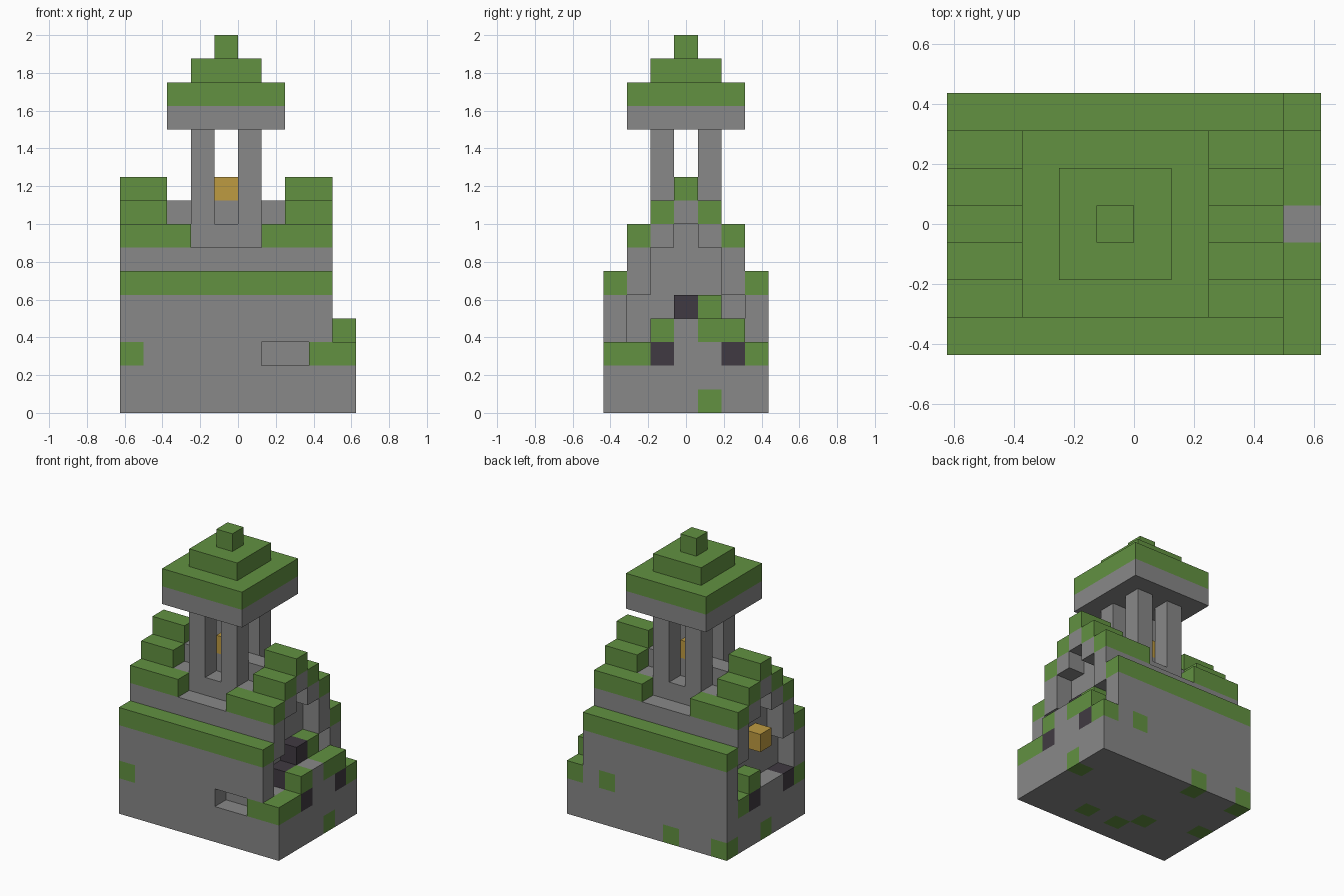
import bpy, bmesh
from mathutils import Vector

cube = bpy.data.objects.get("Cube")
if cube:
    bpy.data.objects.remove(cube, do_unlink=True)

U = 0.125                                # edge of one block
ORIGIN = Vector((-0.625, -0.4375, 0))    # corner of the block grid

PALETTE = {
    "grey stone": (0.246, 0.246, 0.246, 1),
    "moss green": (0.122, 0.283, 0.053, 1),
    "lamp gold": (0.515, 0.328, 0.053, 1),
    "dark stone": (0.051, 0.042, 0.054, 1),
}
NAMES = list(PALETTE)
STONE, MOSS, GOLD, DARK = range(4)
mats = []
for name, colour in PALETTE.items():
    m = bpy.data.materials.new(name)
    m.use_nodes = True
    m.diffuse_color = colour
    m.node_tree.nodes["Principled BSDF"].inputs["Base Color"].default_value = colour
    mats.append(m)

cells = {}   # block position -> (part, colour)


def fill(part, colour, x, y, z):
    """Fill a box of blocks; each axis is a single index or a (start, stop) pair."""
    rx, ry, rz = (range(*a) if isinstance(a, tuple) else (a,) for a in (x, y, z))
    for i in rx:
        for j in ry:
            for k in rz:
                cells[i, j, k] = (part, colour)


def carve(x, y, z):
    for i in range(*x):
        for j in range(*y):
            for k in range(*z):
                cells.pop((i, j, k), None)


def recolour(colour, *spots):
    for s in spots:
        cells[s] = (cells[s][0], colour)


# Foundation with the porch, and the solid hall above it
fill("foundation", STONE, (0, 10), (0, 7), (0, 3))
fill("hall", STONE, (0, 9), (0, 7), (3, 6))
fill("hall", STONE, (0, 9), (1, 6), (6, 7))
fill("hall", STONE, (0, 9), (2, 5), 7)
fill("ridge", STONE, (0, 9), 3, 8)

# Mossy eaves and stepped gable roofs, mirrored front to back
for side in (lambda j: j, lambda j: 6 - j):
    fill("eaves", MOSS, (0, 9), side(0), 5)
    for a, b, short in ((0, 3, 2), (6, 9, 7)):
        fill("gable_roof", MOSS, (a, b), side(1), 7)
        c, d = (a, short) if a == 0 else (short, b)
        fill("gable_roof", MOSS, (c, d), side(2), 8)
        fill("gable_roof", MOSS, (c, d), 3, 9)

# Corbelled doorways at both ends
for a in (0, 8):
    carve((a, a + 1), (1, 6), (3, 5))
    carve((a, a + 1), (2, 5), (5, 7))
    carve((a, a + 1), (3, 4), (7, 8))

# Slot in the front wall
carve((6, 8), (0, 1), (2, 3))

# Porch rubble and steps
fill("porch_steps", MOSS, 9, (2, 6), 3)
fill("porch_steps", STONE, 9, 3, 3)
fill("door_rubble", STONE, 8, (3, 5), 3)
fill("door_rubble", DARK, 8, 2, 3)
fill("door_rubble", DARK, 8, 3, 4)
fill("door_rubble", MOSS, 8, 4, 4)
fill("back_door_rubble", MOSS, 0, 4, 3)
fill("hanging_lamp", GOLD, 0, 3, 5)

# Mossy and dark blocks set in the foundation
recolour(MOSS, (8, 0, 2), (9, 0, 2), (9, 1, 2), (9, 6, 2), (0, 0, 2), (0, 5, 2),
         (7, 6, 2), (3, 6, 0), (0, 6, 0), (0, 3, 0), (9, 4, 0),
         (6, 1, 0), (4, 1, 0), (3, 2, 0))
recolour(DARK, (9, 2, 2), (9, 5, 2), (0, 1, 2), (0, 4, 2))

# Bell tower: pillars, lamp and stepped roof
for i in (3, 5):
    for j in (2, 4):
        fill("tower_pillars", STONE, i, j, (7, 12))
fill("tower_lamp", GOLD, 4, 3, 9)
fill("tower_roof", STONE, (2, 7), (1, 6), 12)
fill("tower_roof", MOSS, (2, 7), (1, 6), 13)
fill("tower_roof", MOSS, (3, 6), (2, 5), 14)
fill("tower_roof", MOSS, 4, 3, 15)


def build(part):
    """Mesh the exposed block faces of one part and merge flat areas."""
    bm = bmesh.new()
    for pos, (owner, colour) in cells.items():
        if owner != part:
            continue
        centre = Vector(pos) + Vector((0.5, 0.5, 0.5))
        for axis in range(3):
            for sign in (-1, 1):
                n = Vector((0, 0, 0))
                n[axis] = sign
                if tuple(int(p + d) for p, d in zip(pos, n)) in cells:
                    continue
                u = Vector((0, 0, 0))
                u[(axis + 1) % 3] = 0.5
                v = n.cross(u)
                mid = centre + n * 0.5
                ring = [mid - u - v, mid + u - v, mid + u + v, mid - u + v]
                face = bm.faces.new([bm.verts.new(ORIGIN + p * U) for p in ring])
                face.material_index = colour
    bmesh.ops.remove_doubles(bm, verts=bm.verts, dist=0.001)
    bmesh.ops.dissolve_limit(bm, angle_limit=0.02, verts=bm.verts, edges=bm.edges,
                             delimit={'MATERIAL'})
    mesh = bpy.data.meshes.new(part)
    bm.to_mesh(mesh)
    bm.free()
    for m in mats:
        mesh.materials.append(m)
    bpy.context.collection.objects.link(bpy.data.objects.new(part, mesh))


for part in sorted({owner for owner, _ in cells.values()}):
    build(part)
